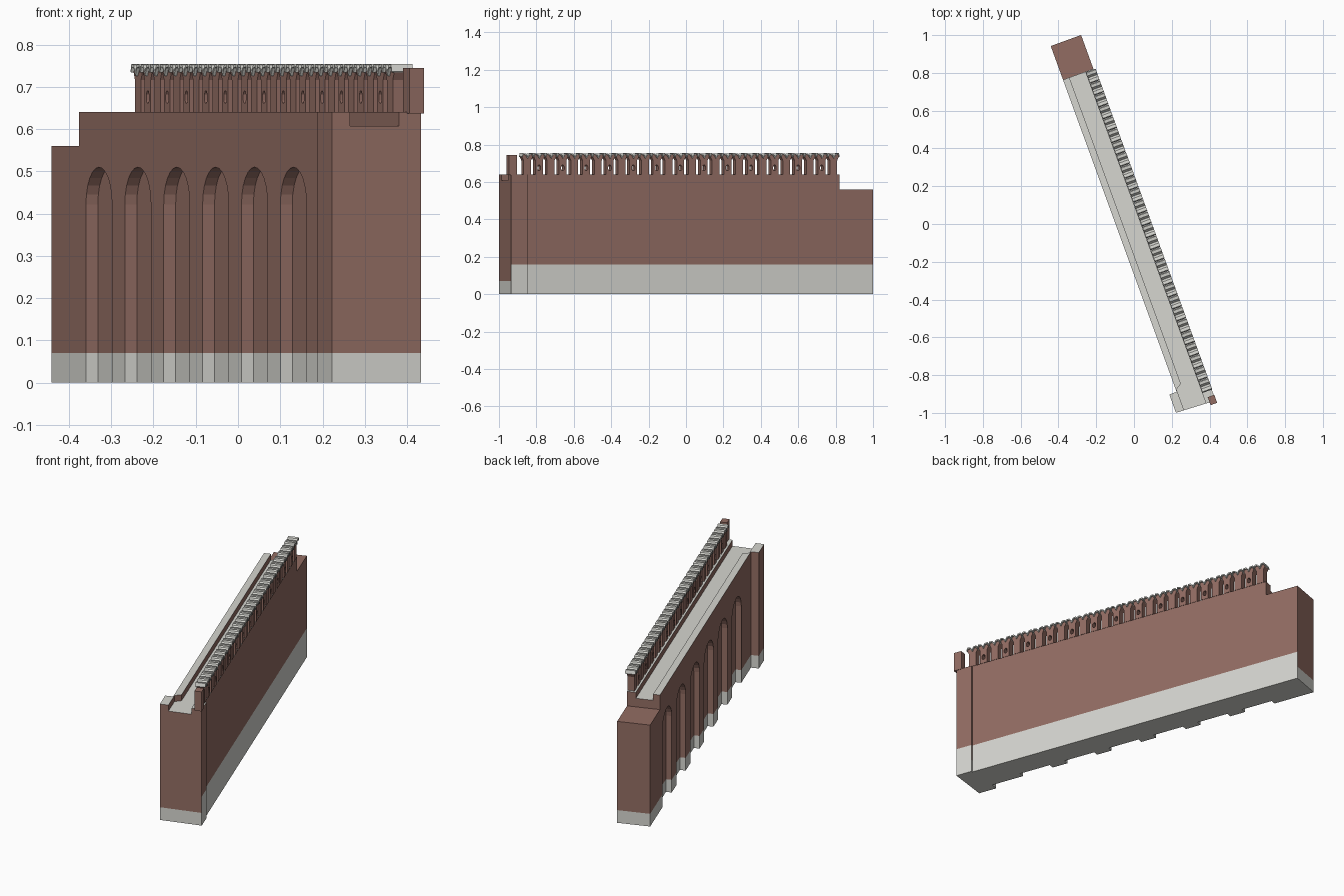
import bpy, bmesh, math
from mathutils import Matrix

if "Cube" in bpy.data.objects:
    bpy.data.objects.remove(bpy.data.objects["Cube"])

# Wall is modelled along y (x = across), then every part is turned 20 degrees
TURN = math.radians(20)


def material(name, rgb):
    m = bpy.data.materials.new(name)
    m.diffuse_color = (*rgb, 1)
    m.use_nodes = True
    m.node_tree.nodes["Principled BSDF"].inputs["Base Color"].default_value = m.diffuse_color
    return m


BRICK = material("brick red brown", (0.29, 0.152, 0.124))
STONE = material("pale stone", (0.67, 0.67, 0.63))


def prism(bm, pts, lo, hi, axis):
    """Extrude a 2D outline: axis 'z' takes (x, y), axis 'x' takes (y, z)."""
    at = (lambda p, h: (p[0], p[1], h)) if axis == 'z' else (lambda p, h: (h, p[0], p[1]))
    a = [bm.verts.new(at(p, lo)) for p in pts]
    b = [bm.verts.new(at(p, hi)) for p in pts]
    bm.faces.new(a)
    bm.faces.new(b)
    n = len(pts)
    for i in range(n):
        bm.faces.new((a[i], a[(i + 1) % n], b[(i + 1) % n], b[i]))


def rect(x0, x1, y0, y1):
    return [(x0, y0), (x1, y0), (x1, y1), (x0, y1)]


def finish(bm, name, *mats):
    bmesh.ops.recalc_face_normals(bm, faces=bm.faces)
    me = bpy.data.meshes.new(name)
    bm.to_mesh(me)
    bm.free()
    ob = bpy.data.objects.new(name, me)
    bpy.context.collection.objects.link(ob)
    for m in mats:
        me.materials.append(m)
    ob.rotation_euler.z = TURN
    return ob


def cut(ob, cutter):
    mod = ob.modifiers.new("cut", 'BOOLEAN')
    mod.object = cutter
    mod.solver = 'EXACT'
    bpy.context.view_layer.objects.active = ob
    bpy.ops.object.modifier_apply(modifier=mod.name)
    bpy.data.objects.remove(cutter)


FLOOR, TOP, LOW = 0.607, 0.64, 0.56
LEFT, RIGHT = -0.092, 0.079
BACK, STEP = 1.036, 0.846

# Main wall: side profile with the lower back end
bm = bmesh.new()
prism(bm, [(-1.015, 0), (BACK, 0), (BACK, LOW), (STEP, LOW), (STEP, FLOOR), (-1.015, FLOOR)],
      LEFT, RIGHT, 'x')
wall = finish(bm, "main_wall", BRICK, STONE)

# Six arched niches down the left face
bm = bmesh.new()
for k in range(6):
    c = 0.709 - 0.269 * k
    arch = [(c + 0.09 * math.cos(math.pi * i / 12), 0.422 + 0.088 * math.sin(math.pi * i / 12))
            for i in range(13)]
    prism(bm, [(c + 0.09, -0.05)] + arch + [(c - 0.09, -0.05)], LEFT - 0.05, LEFT + 0.03, 'x')
cut(wall, finish(bm, "niche_cutter"))

# Front end pier, wider than the wall on both sides
bm = bmesh.new()
prism(bm, [(-0.133, -1.015), (0.087, -1.026), (0.087, -0.934), (RIGHT, -0.934),
           (LEFT, -0.912), (-0.133, -0.912)], 0, FLOOR, 'z')
pier = finish(bm, "end_pier", BRICK, STONE)

# Low parapet on the left and thicker ledge under the battlements
bm = bmesh.new()
prism(bm, [(-0.133, -1.015), (-0.088, -1.0175), (-0.088, -0.9), (-0.056, -0.88),
           (-0.056, STEP), (LEFT, STEP), (LEFT, -0.912), (-0.133, -0.912)], FLOOR, TOP, 'z')
parapet = finish(bm, "low_parapet", BRICK, STONE)
bm = bmesh.new()
prism(bm, [(0.033, -1.0235), (0.087, -1.026), (0.087, -0.934), (RIGHT, -0.934),
           (RIGHT, STEP), (0.033, STEP)], FLOOR, TOP, 'z')
ledge = finish(bm, "battlement_ledge", BRICK, STONE)

# Stone plinth (taller on the right face) and stone paving, by direction and height
for ob in (wall, pier, parapet, ledge):
    bm = bmesh.new()
    bm.from_mesh(ob.data)
    for z in (0.07, 0.16):
        bmesh.ops.bisect_plane(bm, geom=bm.verts[:] + bm.edges[:] + bm.faces[:],
                               plane_co=(0, 0, z), plane_no=(0, 0, 1))
    bm.normal_update()
    for f in bm.faces:
        z = f.calc_center_median().z
        plinth = z < (0.16 if f.normal.x > 0.5 else 0.07)
        paving = f.normal.z > 0.9 and z > LOW + 0.02
        f.material_index = 1 if plinth or paving else 0
    bm.to_mesh(ob.data)
    bm.free()

# Swallow-tailed merlons with stone caps; every second one has an arrow slit
shafts, caps, slits = bmesh.new(), bmesh.new(), bmesh.new()
half = [(0.0, 0.726), (0.012, 0.745), (0.025, 0.747), (0.030, 0.734), (0.021, 0.716)]
mirror = lambda pts: [(-y, z) for y, z in pts]
for k in range(27):
    c = 0.81 - 0.067 * k
    move = lambda pts: [(c + y, z) for y, z in pts]
    outline = half + [(0.021, TOP), (-0.021, TOP)] + mirror(half[:0:-1])
    prism(shafts, move(outline), 0.043, 0.081, 'x')
    under = mirror(half[3:0:-1]) + half[:4]
    over = [(0.0325, 0.736), (0.027, 0.754), (0.011, 0.752), (0, 0.735),
            (-0.011, 0.752), (-0.027, 0.754), (-0.0325, 0.736)]
    prism(caps, move(under + over), 0.036, 0.09, 'x')
    if k % 2:
        slit = [(-0.005, 0.662), (0.005, 0.662), (0.009, 0.668), (0.009, 0.682),
                (0.004, 0.69), (-0.004, 0.69), (-0.009, 0.682), (-0.009, 0.668)]
        prism(slits, move(slit), 0.02, 0.1, 'x')
merlons = finish(shafts, "merlons", BRICK)
finish(caps, "merlon_caps", STONE)
cut(merlons, finish(slits, "slit_cutter"))

# Square post closing the battlements at the front
bm = bmesh.new()
prism(bm, rect(0.053, 0.09, -1.04, -0.995), TOP - 0.003, 0.745, 'z')
finish(bm, "end_post", BRICK)
